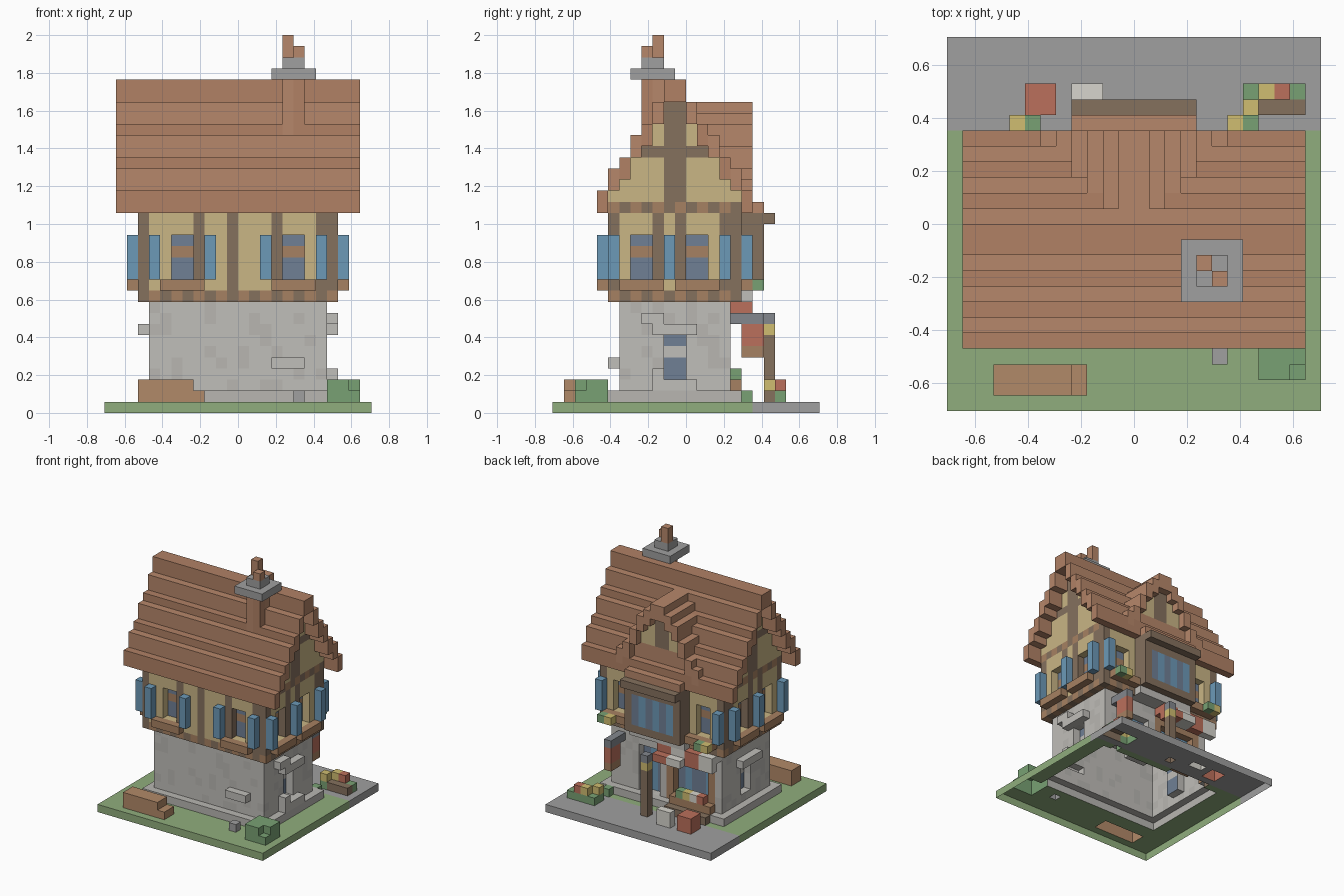
import bpy, bmesh, random
from mathutils import Vector

if "Cube" in bpy.data.objects:
    bpy.data.objects.remove(bpy.data.objects["Cube"])

random.seed(4)
V = 1 / 17                      # size of one block
grid = {}                       # (x, y, z) -> (part, colour)
HEX = dict(grass='8FAC7C', paving='9E9E9E', stone='BFBDB8', stone_dark='B7B5B0', roof='B5866A',
           roof_dark='AF8065', plaster='C8B484', wood='84705E', timber='A58062', blue='6C98B6',
           glass='6F7F94', slate='82868C', leaf='78A073', red='BA6F5C', yellow='CFBC70',
           white='D6D4CC', bench='B08868')


def lin(h):
    return [(int(h[i:i + 2], 16) / 255) ** 2.2 for i in (0, 2, 4)] + [1]


mats = {}
for n, h in HEX.items():
    mats[n] = bpy.data.materials.new(n)
    mats[n].diffuse_color = lin(h)


def fill(part, col, x, y, z):
    """Fill a block range; a list of colours is cycled along x + y. No part carves."""
    for i in range(*x):
        for j in range(*y):
            for k in range(*z):
                if part is None:
                    grid.pop((i, j, k), None)
                else:
                    c = col if isinstance(col, str) else col[(i + j) % len(col)]
                    grid[i, j, k] = (part, c)


def both(part, col, x, y, z):
    """Same range plus its mirror image in x."""
    fill(part, col, x, y, z)
    fill(part, col, (-x[1], -x[0]), y, z)


# ground and stone floor
fill('ground', 'grass', (-12, 12), (-12, 6), (0, 1))
fill('ground', 'paving', (-12, 12), (6, 12), (0, 1))
fill('plinth', 'stone_dark', (-9, 9), (-7, 5), (1, 2))
fill('stone_walls', 'stone', (-8, 8), (-6, 4), (1, 10))
for p in list(grid):
    if grid[p][0] == 'stone_walls' and random.random() < 0.25:
        grid[p] = ('stone_walls', 'stone_dark')

# recessed side windows with stone surrounds
both(None, None, (7, 8), (-2, 0), (3, 7))
both('side_window', 'glass', (6, 7), (-2, 0), (3, 7))
both('side_window', 'stone', (6, 7), (-2, 0), (5, 6))
both('window_stones', 'stone', (8, 9), (-3, 1), (7, 8))
fill('window_stones', 'stone', (8, 9), (-3, 1), (2, 3))
fill('window_stones', 'stone', (8, 9), (-4, -2), (8, 9))
fill('window_stones', 'stone', (8, 9), (-3, -2), (3, 4))
fill('window_stones', 'stone', (3, 6), (-7, -6), (4, 5))

# timber framed upper floor
fill('upper_walls', 'plaster', (-9, 9), (-7, 5), (10, 18))
fill('floor_beams', ['wood', 'timber'], (-9, 9), (-7, 5), (10, 11))
fill('floor_beams', ['wood', 'timber'], (-9, 9), (-7, 5), (18, 19))
for x in (-9, -4, -1, 3, 8):
    fill('wall_posts', 'wood', (x, x + 1), (-7, -6), (11, 18))
    fill('wall_posts', 'wood', (x, x + 1), (4, 5), (11, 18))
fill('wall_posts', 'wood', (7, 9), (-7, -6), (11, 18))
for y in (-7, -3, -1, 3, 4):
    both('wall_posts', 'wood', (8, 9), (y, y + 1), (11, 18))


def window(axis, a, out, wall, deep):
    """Recessed two-wide window at a, with crossbar, sill and shutters on the wall."""
    for x0, x1, z, layer, c, n in ((a, a + 2, (12, 16), wall, None, None),
                                   (a, a + 2, (12, 16), deep, 'glass', 'windows'),
                                   (a, a + 2, (14, 15), deep, 'timber', 'windows'),
                                   (a - 1, a + 3, (11, 12), out, 'timber', 'window_sills'),
                                   (a - 2, a - 1, (12, 16), out, 'blue', 'shutters'),
                                   (a + 3, a + 4, (12, 16), out, 'blue', 'shutters')):
        if axis == 'x':
            fill(n, c, (x0, x1), (layer, layer + 1), z)
        else:
            both(n, c, (layer, layer + 1), (x0, x1), z)


for a in (-6, 4):
    window('x', a, -8, -7, -6)
for a in (-7, 5):
    window('x', a, 5, 4, 3)
for a in (-5, 0):
    window('y', a, 9, 8, 7)

# gables and stepped roof, symmetric about y = -1
for d, t in enumerate([30, 28, 26, 25, 23, 22, 20]):
    for y in (-2 - d, d - 1):
        if d < 6:
            fill('gables', 'plaster', (-9, 9), (y, y + 1), (19, t - 1))
        if d == 0:
            both('gables', 'wood', (8, 9), (y, y + 1), (19, 28))
        elif d < 3:
            both('gables', 'wood', (8, 9), (y, y + 1), (23, 24))
        fill('roof', 'roof' if d % 2 else 'roof_dark', (-11, 11), (y, y + 1), (t - 2, t))

# bay window with its small roof
fill('bay', 'wood', (-4, 4), (5, 7), (11, 18))
fill('bay_glass', ['glass', 'blue'], (-3, 3), (6, 7), (12, 16))
fill('bay_ledge', 'stone', (-4, 4), (4, 6), (10, 11))
fill('bay_roof', 'roof', (-4, 4), (5, 7), (18, 19))
fill('bay_roof', 'wood', (-4, 4), (7, 8), (17, 18))

# dormer, rising out of the main roof
for d, t in enumerate([28, 27, 26, 24, 22, 21]):
    if t > 23:
        both('dormer_wall', 'plaster', (d, d + 1), (0, 5), (22, t - 1))
    both('dormer_roof', 'roof', (d, d + 1), (1 if d < 2 else d, 6), (t - 2, t))
fill('dormer_post', 'wood', (-1, 1), (4, 5), (22, 26))

# chimney
fill('chimney', ['roof', 'roof_dark'], (4, 6), (-4, -2), (24, 30))
fill('chimney_cap', 'paving', (3, 7), (-5, -1), (30, 31))
fill('chimney_cap', 'paving', (4, 6), (-4, -2), (31, 32))
fill('chimney_pots', 'roof', (4, 5), (-3, -2), (32, 34))
fill('chimney_pots', 'roof', (5, 6), (-4, -3), (32, 33))

# shop front: recessed door and display window, counter, awning
fill(None, None, (1, 4), (3, 4), (2, 8))
fill('door', 'glass', (1, 4), (2, 3), (2, 8))
fill('door', 'blue', (2, 3), (2, 3), (2, 8))
fill('shop_window', 'timber', (-7, 0), (3, 4), (2, 9))
fill(None, None, (-6, -1), (3, 4), (3, 8))
fill('shop_window', ['glass', 'glass', 'blue'], (-6, -1), (2, 3), (3, 8))
fill('counter', 'timber', (-7, -1), (4, 5), (1, 3))
fill('counter', 'wood', (-7, -1), (5, 6), (1, 2))
fill('goods', ['yellow', 'leaf', 'red', 'white'], (-6, -2), (4, 5), (3, 4))
for x in range(-8, 0):
    c = 'red' if x // 2 % 2 else 'white'
    fill('awning', c, (x, x + 1), (4, 6), (9, 10))
    fill('awning', c, (x, x + 1), (5, 7 if x >= -4 else 6), (8, 9))

# lamp post and hanging sign
fill('lamp_post', 'wood', (0, 1), (7, 8), (1, 7))
fill('lamp', 'yellow', (0, 1), (7, 8), (7, 8))
fill('lamp', 'slate', (0, 1), (7, 8), (8, 9))
fill('sign_bracket', 'slate', (6, 7), (4, 7), (8, 9))
fill('hanging_sign', 'red', (6, 7), (5, 7), (5, 8))
fill('hanging_sign', 'timber', (6, 7), (5, 7), (5, 6))

# flower boxes under the back windows
for x in (-8, 6):
    fill('flower_boxes', ['yellow', 'leaf'], (x, x + 2), (6, 7), (11, 12))

# garden and yard
fill('bench', 'bench', (-9, -4), (-11, -9), (1, 3))
fill('bench', 'bench', (-4, -3), (-11, -9), (1, 2))
fill('bush', 'leaf', (8, 11), (-10, -7), (1, 3))
del grid[10, -10, 2]
fill('loose_stone', 'paving', (5, 6), (-9, -8), (1, 2))
fill('red_crate', 'red', (-7, -5), (7, 9), (1, 3))
fill('white_crate', 'white', (-4, -2), (8, 9), (1, 3))
fill('flower_bed', 'leaf', (7, 11), (7, 9), (1, 2))
fill('flower_bed', 'wood', (8, 11), (7, 8), (1, 2))
fill('flower_bed', ['leaf', 'yellow', 'red'], (8, 10), (8, 9), (2, 3))
fill('flower_bed', 'yellow', (7, 8), (7, 8), (2, 3))
fill('potted_plant', 'leaf', (7, 8), (5, 6), (1, 2))

# turn each part's exposed block faces into a mesh (left open on the ground)
DIRS = [Vector(d) for d in ((1, 0, 0), (-1, 0, 0), (0, 1, 0), (0, -1, 0), (0, 0, 1), (0, 0, -1))]
parts = {}
for p, (name, col) in grid.items():
    parts.setdefault(name, []).append((p, col))
for name, cells in parts.items():
    bm, verts = bmesh.new(), {}
    cols = sorted({c for _, c in cells})
    for p, col in cells:
        for d in DIRS:
            q = tuple(int(a + b) for a, b in zip(p, d))
            if q in grid or q[2] < 0:
                continue
            u = Vector((d.y, d.z, d.x))
            w = d.cross(u)
            mid = Vector(p) + Vector((.5, .5, .5)) + d / 2
            ring = []
            for s, t in ((-1, -1), (1, -1), (1, 1), (-1, 1)):
                key = tuple(round(e) for e in mid + u * s / 2 + w * t / 2)
                if key not in verts:
                    verts[key] = bm.verts.new(Vector(key) * V)
                ring.append(verts[key])
            bm.faces.new(ring).material_index = cols.index(col)
    me = bpy.data.meshes.new(name)
    bm.to_mesh(me)
    bm.free()
    for c in cols:
        me.materials.append(mats[c])
    bpy.context.collection.objects.link(bpy.data.objects.new(name, me))

for m in bpy.data.materials:
    if m.users and not m.is_grease_pencil:
        m.use_nodes = True
        m.node_tree.nodes["Principled BSDF"].inputs["Base Color"].default_value = m.diffuse_color
